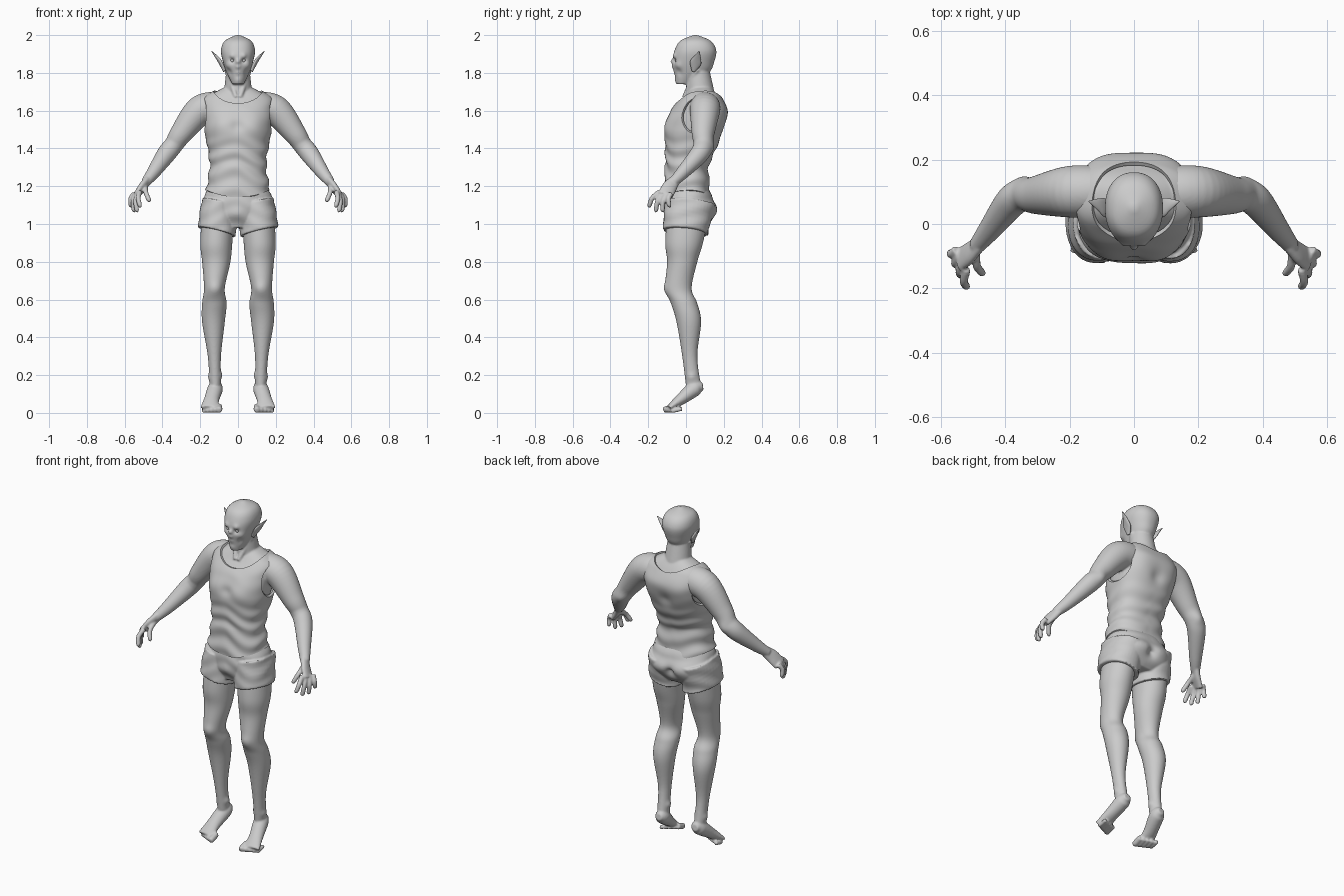
import bpy, bmesh, math
from mathutils import Vector, Matrix

cube = bpy.data.objects.get("Cube")
if cube:
    bpy.data.objects.remove(cube, do_unlink=True)

grey = bpy.data.materials.new("plain grey")
grey.use_nodes = True
grey.diffuse_color = (0.6, 0.6, 0.6, 1)
grey.node_tree.nodes["Principled BSDF"].inputs["Base Color"].default_value = grey.diffuse_color


def spline(before, start, end, after, t):
    """Smooth blend from the start ring to the end ring."""
    blend = []
    for p, q, r, s in zip(before, start, end, after):
        leave, arrive = (r - p) / 2, (s - q) / 2
        ease = t * t * (3 - 2 * t)
        bend = t * (1 - t) * (leave * (1 - t) - arrive * t)
        blend.append(q + (r - q) * ease + bend)
    return blend


def loft(bm, rings, side=1, level=False, steps=8, sides=40, power=2, caps=True):
    """Skin a smooth tube through rings of x, y, z, half width and optional half depth."""
    rings = [ring if len(ring) > 4 else (*ring, ring[-1]) for ring in rings]
    last = len(rings) - 1
    path = []
    for i in range(last):
        before, after = rings[max(i - 1, 0)], rings[min(i + 2, last)]
        path += [spline(before, rings[i], rings[i + 1], after, k / steps) for k in range(steps)]
    path.append(rings[-1])
    loops = []
    for i, (x, y, z, width, depth) in enumerate(path):
        across, along = Vector((1, 0, 0)), Vector((0, 1, 0))
        if not level:
            ahead, behind = path[min(i + 1, len(path) - 1)], path[max(i - 1, 0)]
            tangent = Vector(ahead[:3]) - Vector(behind[:3])
            along = tangent.cross(across).normalized()
            across = along.cross(tangent).normalized()
        loop = []
        for k in range(sides):
            angle = math.tau * k / sides
            c, s = math.cos(angle), math.sin(angle)
            point = Vector((x, y, z))
            point += across * width * math.copysign(abs(c) ** (2 / power), c)
            point += along * depth * math.copysign(abs(s) ** (2 / power), s)
            point.x *= side
            loop.append(bm.verts.new(point))
        loops.append(loop)
    for low, high in zip(loops, loops[1:]):
        for k in range(sides):
            j = (k + 1) % sides
            bm.faces.new((low[k], low[j], high[j], high[k]))
    if caps:
        bm.faces.new(loops[0])
        bm.faces.new(loops[-1])
    return [vert for loop in loops for vert in loop]


def span(z, left, right, front, back):
    return ((left + right) / 2, (front + back) / 2, z, (right - left) / 2, (back - front) / 2)


def centred(rows, inset=0):
    return [span(z, inset - half, half - inset, front + inset, back - inset)
            for z, half, front, back in rows]


def ball(bm, place, size):
    bmesh.ops.create_uvsphere(bm, u_segments=48, v_segments=32, radius=1,
                              matrix=Matrix.LocRotScale(Vector(place), None, Vector(size)))


def make(name, bm):
    bmesh.ops.recalc_face_normals(bm, faces=bm.faces[:])
    mesh = bpy.data.meshes.new(name)
    bm.to_mesh(mesh)
    bm.free()
    mesh.materials.append(grey)
    part = bpy.data.objects.new(name, mesh)
    bpy.context.collection.objects.link(part)
    return part


def add(part, kind, **settings):
    modifier = part.modifiers.new(kind.lower(), kind)
    for key, value in settings.items():
        setattr(modifier, key, value)


def bake(part, angle=180):
    """Apply the modifiers and shade smooth."""
    depsgraph = bpy.context.evaluated_depsgraph_get()
    mesh = bpy.data.meshes.new_from_object(part.evaluated_get(depsgraph))
    part.modifiers.clear()
    part.data = mesh
    mesh.polygons.foreach_set("use_smooth", [True] * len(mesh.polygons))
    mesh.set_sharp_from_angle(angle=math.radians(angle))


def fuse(part):
    add(part, "REMESH", mode="VOXEL", voxel_size=0.0055)
    add(part, "SMOOTH", factor=0.5, iterations=3)
    bake(part)


def sculpt(part, strokes):
    """Swell or dent the surface softly around each point, on both sides."""
    for x, y, z, radius, push in strokes:
        for centre in {(x, y, z), (-x, y, z)}:
            near = [v for v in part.data.vertices if abs(v.co.z - z) < radius * 3]
            moves = [v.normal * push * math.exp(-(v.co - Vector(centre)).length_squared / radius ** 2)
                     for v in near]
            for vert, move in zip(near, moves):
                vert.co += move


def folds(verts, amount, top):
    """Slanted cloth folds that fade out upwards."""
    for vert in verts:
        x, y, z = vert.co
        fade = min(1, max(0.15, (top - z) * 6))
        wave = math.sin(75 * z + 14 * abs(x) + 2 * math.sin(16 * x + 9 * y))
        vert.co += Vector((x, y, 0)).normalized() * amount * fade * wave


# Height, half width, front and back of the centred parts
torso = [(1.18, .17, -.12, .13), (1.3, .15, -.11, .12), (1.4, .16, -.11, .16), (1.5, .18, -.11, .2),
         (1.6, .19, -.08, .22), (1.67, .18, -.03, .19), (1.73, .08, .01, .15)]
head = [(1.74, .03, -.05, .02), (1.8, .06, -.06, .12), (1.86, .08, -.07, .15),
        (1.92, .09, -.06, .16), (1.97, .07, -.03, .13), (2, .01, .04, .06)]
hips = [(1.2, .15, -.1, .11), (1.14, .18, -.11, .14), (1.06, .19, -.11, .16), (.98, .15, -.08, .1)]
# Height, inner, outer, front and back of a leg
leg = [(1.05, .02, .19, -.1, .12), (.9, .03, .2, -.11, .09), (.8, .04, .19, -.1, .06),
       (.66, .07, .18, -.11, .03), (.58, .06, .19, -.08, .06), (.48, .07, .19, -.05, .08),
       (.3, .09, .16, -.02, .06), (.14, .09, .15, 0, .08)]
# Limb paths
arm = [(.1, .1, 1.62, .08), (.2, .1, 1.6, .08), (.3, .09, 1.48, .06), (.34, .09, 1.42, .05),
       (.38, .07, 1.37, .05), (.45, -.02, 1.27, .035), (.49, -.07, 1.22, .025)]
palm = [(.48, -.06, 1.23, .02, .03), (.51, -.09, 1.19, .02, .04), (.54, -.11, 1.15, .015, .04)]
foot = [(.12, .09, .14, .02), (.12, .05, .13, .04), (.14, -.03, .07, .04, .03),
        (.15, -.09, .025, .05, .015)]
ear_path = [(.07, .04, 1.81, .01), (.09, .05, 1.85, .01, .03), (.11, .06, 1.88, .008, .02),
            (.14, .07, 1.915, .002)]
index_base, little_base = Vector((.52, -.14, 1.17)), Vector((.55, -.08, 1.16))
index_tip, little_tip = Vector((.52, -.2, 1.09)), Vector((.57, -.09, 1.09))
thumb = Vector((.49, -.08, 1.2)), Vector((.47, -.16, 1.12))

# Fingers: an arc of tips between index and little finger, plus the thumb
fingers = [thumb]
for i in range(4):
    tip = index_tip.lerp(little_tip, i / 3)
    tip.z -= .03 * math.sin(math.pi * i / 3)
    fingers.append((index_base.lerp(little_base, i / 3), tip))

# Skin: one fused body
bm = bmesh.new()
loft(bm, centred(torso, .02), level=True, power=2.4)
loft(bm, centred(head), level=True, power=2.2, sides=64)
loft(bm, [(0, .08, 1.65, .08), (0, .06, 1.83, .06)])
for side in (1, -1):
    loft(bm, [span(*row) for row in leg], side, level=True)
    for path in (arm, palm, foot):
        loft(bm, path, side)
    # Neck muscle
    loft(bm, [(.06, .06, 1.82, .015), (.01, -.01, 1.67, .012)], side)
    for base, tip in fingers:
        bend = Vector((.2, -.2, .2)) * .04
        loft(bm, [(*base, .014), (*(base.lerp(tip, .5) + bend), .013),
                  (*base.lerp(tip, .9), .012), (*tip, .006)], side, sides=16)
    # Toes shrink towards the outside
    for i in range(5):
        x, y, thick = .1 + .02 * i, .01 * i - .12, .017 - .0015 * i
        loft(bm, [(x, y + .06, thick * 2, thick), (x, y + .01, thick, thick),
                  (x, y, thick * .8, thick / 2)], side, sides=16)
body = make("body", bm)
fuse(body)
sculpt(body, [
    (0, -.08, 1.83, .014, .02), (0, -.07, 1.86, .012, .012),      # nose
    (.03, -.06, 1.866, .015, -.014), (.03, -.06, 1.89, .015, .007),  # eye sockets, brows
    (.05, -.04, 1.84, .02, .006), (.05, -.04, 1.8, .02, -.006),   # cheeks
    (0, -.07, 1.8, .014, .007), (0, -.07, 1.795, .005, -.005),    # lips, mouth
    (0, -.06, 1.76, .016, .006), (.12, -.1, .66, .03, .008),      # chin, knees
    (.15, .03, .19, .02, .006), (.09, .03, .2, .02, .008),        # ankles
    (.34, .14, 1.4, .03, .01),                                    # elbows
])

# Eyes and pointed ears
for side, label in ((1, "left"), (-1, "right")):
    bm = bmesh.new()
    ball(bm, (side * .03, -.045, 1.866), [.012] * 3)
    bake(make(label + "_eye", bm))
    bm = bmesh.new()
    loft(bm, ear_path, side, sides=24)
    bake(make(label + "_ear", bm))

# Shorts: hips and two slanted legs
bm = bmesh.new()
verts = loft(bm, centred(hips), level=True, power=2.3, sides=64)
for side in (1, -1):
    sleeve = loft(bm, [(.1, .02, 1.1, .09, .13), (.11, 0, .97, .1, .12), (.11, 0, .94, .1, .12)],
                  side, level=True, power=2.2)
    for vert in sleeve:
        vert.co.z += abs(vert.co.x) / 4 - vert.co.y / 10 - .01
    verts += sleeve
folds(verts, .0025, 1.3)
shorts = make("shorts", bm)
fuse(shorts)
sculpt(shorts, [(0, .15, 1.06, .03, -.025), (.08, .14, 1.07, .06, .008), (0, -.11, 1.06, .04, .006)])

# Tank top: thin shell with neck and arm openings cut out
bm = bmesh.new()
verts = loft(bm, centred(torso), level=True, steps=14, sides=120, power=2.4, caps=False)
folds(verts, .005, 1.5)
for vert in verts:
    fade = max(0, (1.3 - vert.co.z) * 8)
    vert.co.z -= .04 * fade * max(0, 1 - (vert.co.x / .17) ** 2)
tank = make("tank_top", bm)
sculpt(tank, [(.08, -.1, 1.52, .06, .012), (0, -.11, 1.52, .03, -.008),
              (0, .21, 1.5, .04, -.014), (.1, .2, 1.56, .06, .006)])
add(tank, "SOLIDIFY", thickness=.012, offset=-1)
arm_size = (.115, .13, .12)
openings = [((0, .04, 1.745), (.14, .2, .12)), ((.24, .08, 1.57), arm_size),
            ((-.24, .08, 1.57), arm_size)]
cutters = []
for place, size in openings:
    bm = bmesh.new()
    ball(bm, place, size)
    cutter = make("opening_cutter", bm)
    cutter.hide_render = True
    add(tank, "BOOLEAN", operation="DIFFERENCE", object=cutter, solver="EXACT")
    cutters.append(cutter)
bake(tank, 50)
for cutter in cutters:
    bpy.data.objects.remove(cutter, do_unlink=True)
